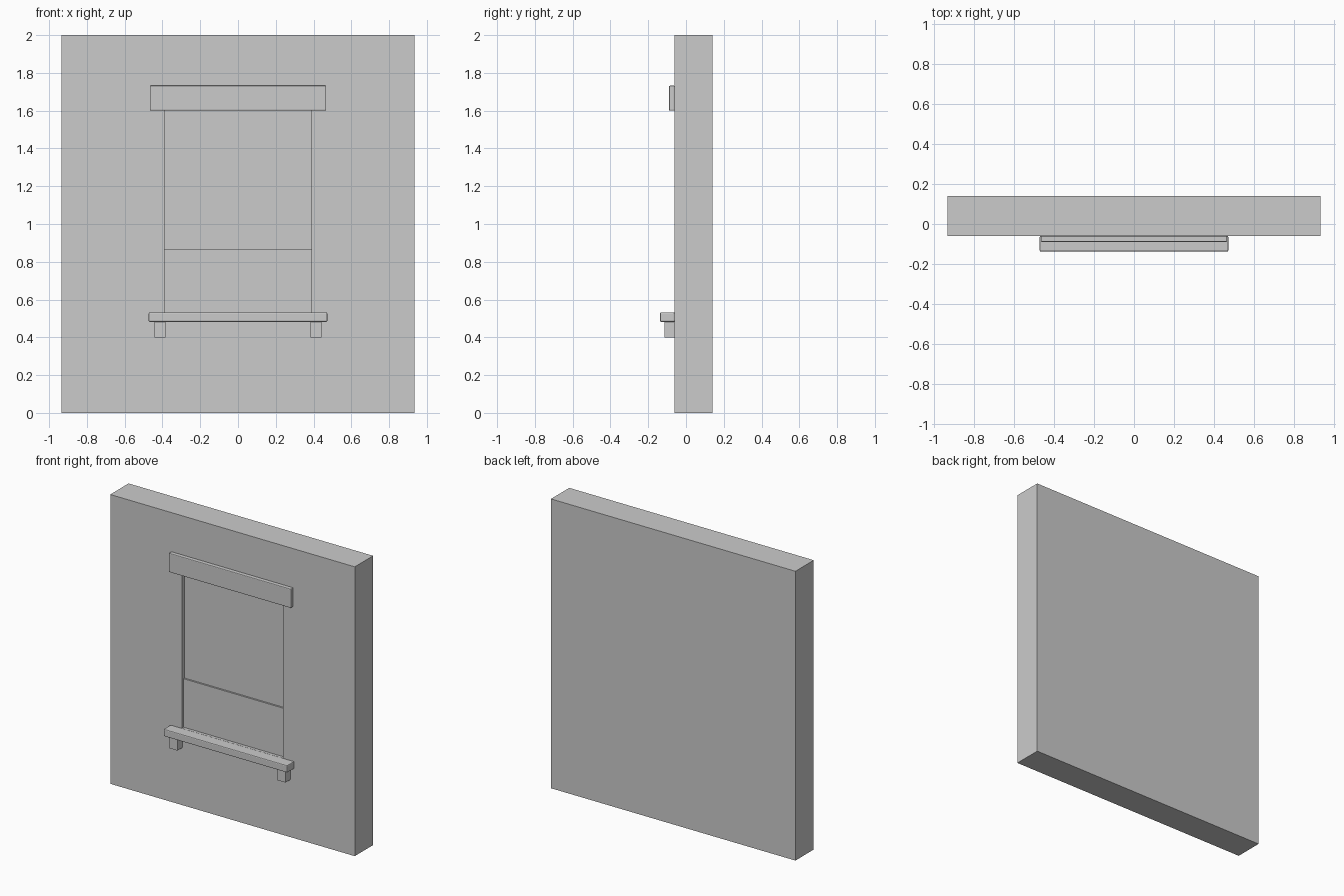
import bpy
import bmesh
from mathutils import Vector

default = bpy.data.objects.get("Cube")
if default:
    bpy.data.objects.remove(default, do_unlink=True)

GREY = (0.6, 0.6, 0.6, 1.0)
plaster = bpy.data.materials.new("plain_grey")
plaster.use_nodes = True
plaster.diffuse_color = GREY
plaster.node_tree.nodes["Principled BSDF"].inputs["Base Color"].default_value = GREY


def box_mesh(lo, hi):
    """Box between two corners, as a bmesh."""
    lo, hi = Vector(lo), Vector(hi)
    bm = bmesh.new()
    bmesh.ops.create_cube(bm, size=1)
    bmesh.ops.scale(bm, vec=hi - lo, verts=bm.verts)
    bmesh.ops.translate(bm, vec=(lo + hi) / 2, verts=bm.verts)
    return bm


def add_object(name, bm, bevel=0):
    bmesh.ops.recalc_face_normals(bm, faces=bm.faces)
    mesh = bpy.data.meshes.new(name)
    bm.to_mesh(mesh)
    bm.free()
    mesh.materials.append(plaster)
    obj = bpy.data.objects.new(name, mesh)
    bpy.context.collection.objects.link(obj)
    if bevel:
        mod = obj.modifiers.new("soft_edges", 'BEVEL')
        mod.width = bevel
        mod.segments = 2
    return obj


def push_in(bm, faces, depth):
    """Sink a group of faces towards the back."""
    result = bmesh.ops.extrude_face_region(bm, geom=faces)
    old = [f for f in faces if f.is_valid]
    if old:
        bmesh.ops.delete(bm, geom=old, context='FACES_ONLY')
    verts = [g for g in result["geom"] if isinstance(g, bmesh.types.BMVert)]
    bmesh.ops.translate(bm, vec=(0, depth, 0), verts=verts)
    return [g for g in result["geom"] if isinstance(g, bmesh.types.BMFace)]


# Wall with a shallow window recess, the upper sash set deeper than the lower
FRONT = -0.06
HALF, BOTTOM, RAIL, TOP = 0.388, 0.53, 0.865, 1.605
wall = box_mesh((-0.935, FRONT, 0), (0.935, 0.14, 2))
cuts = [((x, 0, 0), (1, 0, 0)) for x in (-HALF, HALF)]
cuts += [((0, 0, z), (0, 0, 1)) for z in (BOTTOM, RAIL, TOP)]
for point, normal in cuts:
    bmesh.ops.bisect_plane(wall, geom=wall.verts[:] + wall.edges[:] + wall.faces[:],
                           plane_co=point, plane_no=normal)
panes = []
for face in wall.faces:
    c = face.calc_center_median()
    if abs(c.y - FRONT) < 0.001 and abs(c.x) < HALF and BOTTOM < c.z < TOP:
        panes.append(face)
sunk = push_in(wall, panes, 0.02)
push_in(wall, [f for f in sunk if f.calc_center_median().z > RAIL], 0.012)
add_object("wall", wall)

# Lintel above and sill below the window
add_object("lintel", box_mesh((-0.467, -0.09, 1.6), (0.467, FRONT, 1.732)), 0.005)
add_object("sill", box_mesh((-0.473, -0.138, 0.482), (0.473, FRONT, 0.532)), 0.006)

# Small brackets holding the sill
for side, name in ((-1, "right_bracket"), (1, "left_bracket")):
    x = side * 0.413
    add_object(name, box_mesh((x - 0.03, -0.115, 0.398), (x + 0.03, FRONT, 0.484)))
